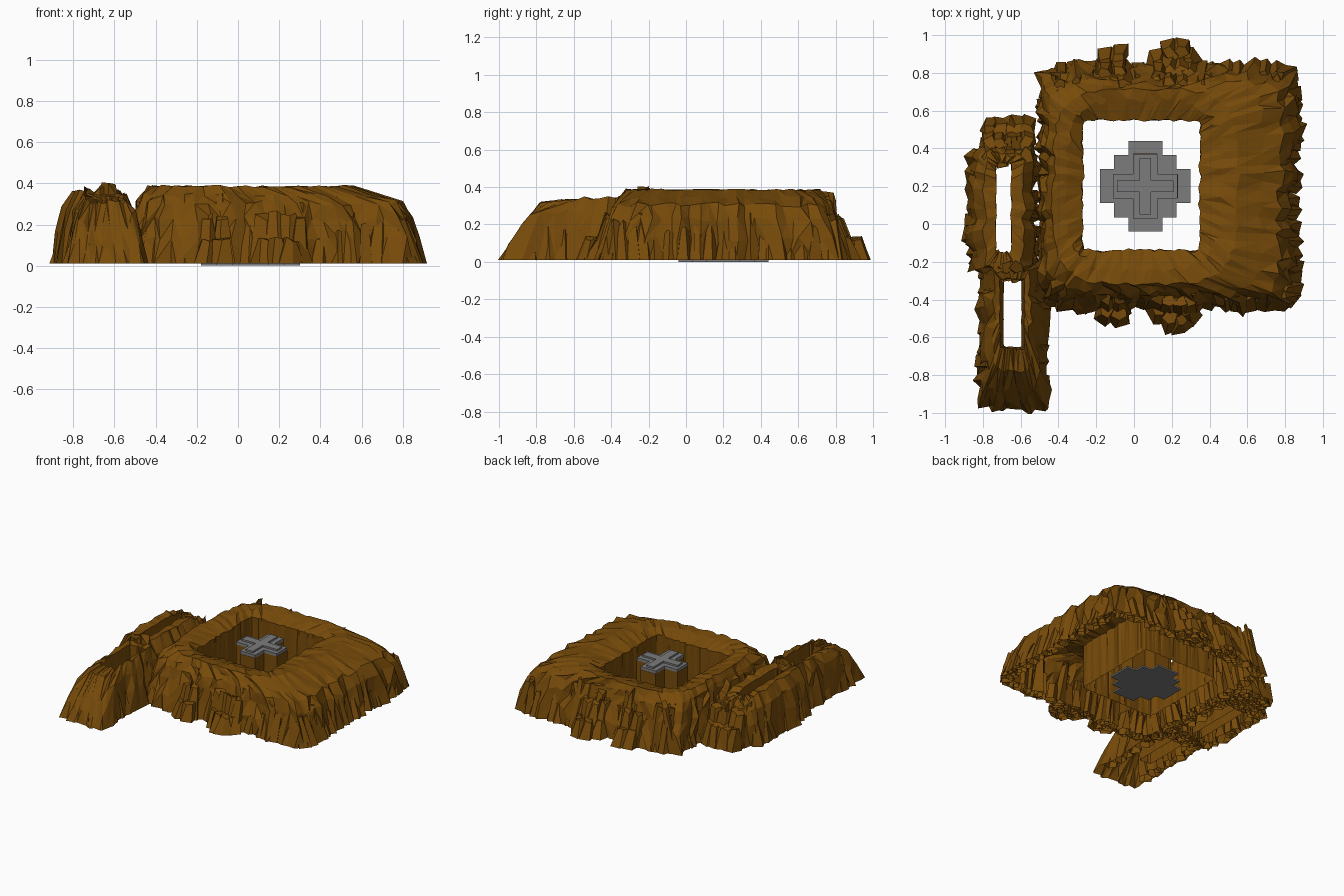
import bpy, bmesh, math, random
from mathutils import Matrix, Vector

cube = bpy.data.objects.get("Cube")
if cube:
    bpy.data.objects.remove(cube, do_unlink=True)
rng = random.Random(7)


def material(name, color):
    m = bpy.data.materials.new(name)
    m.use_nodes = True
    m.diffuse_color = color
    m.node_tree.nodes["Principled BSDF"].inputs["Base Color"].default_value = color
    return m


ROCK = material("brown rock", (0.185, 0.07, 0.003, 1))
METAL = material("grey metal", (0.2, 0.2, 0.205, 1))


def finish(name, bm, mat):
    mesh = bpy.data.meshes.new(name)
    bm.to_mesh(mesh)
    bm.free()
    mesh.materials.append(mat)
    obj = bpy.data.objects.new(name, mesh)
    bpy.context.collection.objects.link(obj)
    return obj


def square_point(t):
    """Point on the outline of a square of half size 1, t from 0 to 4."""
    side, f = int(t) % 4, (t % 1) * 2 - 1
    return Matrix.Rotation(side * math.pi / 2, 2) @ Vector((1, f))


def middle(rect):
    return Vector(((rect[0] + rect[1]) / 2, (rect[2] + rect[3]) / 2))


def ring_point(rect, power, t):
    """Point on a rounded rectangle (higher power means sharper corners)."""
    p = square_point(t)
    p /= (abs(p.x) ** power + abs(p.y) ** power) ** (1 / power)
    half = Vector((rect[1] - rect[0], rect[3] - rect[2])) / 2
    return middle(rect) + Vector((p.x * half.x, p.y * half.y))


def rock_shell(name, rings, count, cap=lambda y: 1):
    """Loft rings of (rect, power, z, roughness) into a craggy open shell."""
    bm = bmesh.new()
    crag = [rng.uniform(-1, 1) for _ in range(count)]
    loops = []
    for rect, power, z, rough in rings:
        loop = []
        for i in range(count):
            p = ring_point(rect, power, 4 * i / count)
            out = (p - middle(rect)).normalized()
            p += out * rough * (crag[i] * 0.7 + rng.uniform(-0.4, 0.4))
            p += Vector((-out.y, out.x)) * rough * rng.uniform(-0.4, 0.4)
            h = z if z < 0.02 else z + rough * rng.uniform(-0.5, 0.3)
            h = min(h, cap(p.y) + rng.uniform(-0.02, 0.01))
            loop.append(bm.verts.new((p.x, p.y, max(0.01, h))))
        loops.append(loop)
    for a, b in zip(loops, loops[1:]):
        for i in range(count):
            j = (i + 1) % count
            if rng.random() < 0.5:
                bm.faces.new((a[i], a[j], b[j]))
                bm.faces.new((a[i], b[j], b[i]))
            else:
                bm.faces.new((a[i], a[j], b[i]))
                bm.faces.new((a[j], b[j], b[i]))
    return finish(name, bm, ROCK)


def add_crag(bm, spot, radius, height, lean, taper):
    """A tapered rock column, open at the ground, leaning by an offset at its top."""
    place = Matrix.Translation((spot.x, spot.y, 0.01 + height / 2))
    place = place @ Matrix.Rotation(rng.uniform(0, 6), 4, 'Z')
    made = bmesh.ops.create_cone(bm, cap_ends=True, segments=5, radius1=radius,
                                 radius2=radius * taper, depth=height, matrix=place)
    verts = made["verts"]
    base = {f for v in verts for f in v.link_faces if all(w.co.z < 0.02 for w in f.verts)}
    for v in verts:
        v.co.x += rng.uniform(-0.2, 0.2) * radius
        v.co.y += rng.uniform(-0.2, 0.2) * radius
        if v.co.z > 0.02:
            v.co.xy += lean
            v.co.z -= rng.uniform(0, 0.2) * height
    bmesh.ops.delete(bm, geom=list(base), context='FACES_ONLY')


def crag_belt(name, rect, count, low, top_limit, slope):
    """Crags around a rectangle, leaning inwards; top_limit gives the tallest at a spot."""
    bm = bmesh.new()
    for i in range(count):
        t = 4 * (i + rng.uniform(-0.3, 0.3)) / count % 4
        spot = ring_point(rect, 14, t)
        high = top_limit(spot)
        if high > low:
            height = rng.uniform(low, high)
            inward = -(Matrix.Rotation(int(t) % 4 * math.pi / 2, 2) @ Vector((1, 0)))
            add_crag(bm, spot, rng.uniform(0.04, 0.06), height, inward * height * slope, 0.55)
    return finish(name, bm, ROCK)


# Main mesa: cliff, lower shelf on the left side, rounded top and square open pit
PIT = (-0.27, 0.35, -0.14, 0.55)
rock_shell("mesa", [
    ((-0.50, 0.87, -0.45, 0.85), 16, 0.01, 0.05),
    ((-0.49, 0.855, -0.425, 0.825), 14, 0.13, 0.045),
    ((-0.48, 0.83, -0.395, 0.79), 12, 0.23, 0.04),
    ((-0.47, 0.78, -0.37, 0.76), 11, 0.31, 0.035),
    ((-0.455, 0.68, -0.345, 0.74), 8, 0.345, 0.025),
    ((-0.43, 0.55, -0.32, 0.715), 4, 0.387, 0.015),
    ((-0.36, 0.47, -0.25, 0.66), 3.5, 0.38, 0.02),
    (PIT, 40, 0.345, 0.012),
    (PIT, 40, 0.01, 0.006)], 92)
crag_belt("mesa_crags", (-0.47, 0.845, -0.42, 0.82), 72, 0.14,
          lambda p: 0.28 if p.x > 0.6 else 0.37, 0.22)

# Rock spurs at the front and back of the mesa
bm = bmesh.new()
for x, reach in ((-0.15, 0.05), (-0.08, 0.07), (0.13, 0.04), (0.19, 0.09), (0.25, 0.1), (0.29, 0.05)):
    for edge, way in ((-0.43, -1), (0.83, 1)):
        for far, height in ((1, 0.13), (0.3, 0.26)):
            add_crag(bm, Vector((x, edge + way * reach * far)), 0.065, height,
                     Vector((0, -way * height * 0.2)), 0.55)
finish("mesa_spurs", bm, ROCK)


# Side ridge: two narrow walled trenches, the front one running down to the ground
def front_slope(y):
    if y < -0.8:
        return 0.01 + (y + 1) * 1.5
    return 0.31 + (y + 0.8) * 0.12


def back_slope(y):
    return 0.385 if y < 0.1 else 0.385 - (y - 0.1) * 0.2


BACK_SLOT = (-0.73, -0.65, -0.15, 0.32)
rock_shell("back_ridge", [
    ((-0.88, -0.52, -0.25, 0.40), 14, 0.01, 0.035),
    ((-0.865, -0.525, -0.25, 0.40), 12, 0.17, 0.03),
    ((-0.84, -0.53, -0.25, 0.39), 10, 0.28, 0.025),
    ((-0.79, -0.58, -0.23, 0.37), 8, 0.365, 0.025),
    (BACK_SLOT, 30, 0.35, 0.008),
    (BACK_SLOT, 30, 0.01, 0.004)], 48, back_slope)

# Narrower stepped end behind the back trench, and the rocks between the trenches
bm = bmesh.new()
for x in (-0.76, -0.71, -0.66, -0.61, -0.57):
    for y, height in ((0.41, 0.33), (0.47, 0.28), (0.52, 0.17)):
        add_crag(bm, Vector((x, y)), 0.06, height, Vector((0, -0.15 * height)), 0.65)
finish("ridge_back_end", bm, ROCK)
bm = bmesh.new()
for x in (-0.72, -0.67, -0.62):
    add_crag(bm, Vector((x, -0.23)), 0.05, 0.4, Vector((0, 0)), 0.7)
finish("ridge_bridge", bm, ROCK)

FRONT_SLOT = (-0.69, -0.595, -0.65, -0.30)
rock_shell("front_ridge", [
    ((-0.82, -0.45, -0.99, -0.20), 20, 0.01, 0.03),
    ((-0.80, -0.48, -0.95, -0.21), 12, 0.16, 0.035),
    ((-0.78, -0.51, -0.88, -0.22), 10, 0.27, 0.03),
    ((-0.74, -0.55, -0.78, -0.24), 8, 0.35, 0.02),
    ((-0.71, -0.58, -0.66, -0.29), 30, 0.335, 0.008),
    (FRONT_SLOT, 30, 0.01, 0.004)], 48, front_slope)

crag_belt("back_ridge_crags", (-0.85, -0.54, -0.2, 0.36), 26, 0.12, lambda p: 0.3, 0.12)
crag_belt("front_ridge_crags", (-0.79, -0.49, -0.95, -0.25), 28, 0.1,
          lambda p: front_slope(p.y) - 0.05, 0.15)


# Stepped metal pad with a cross-shaped pillar at the middle of the pit
def cross_prism(name, quarter, z0, z1, mat):
    """Extrude an outline given as a quarter that repeats four times."""
    bm = bmesh.new()
    outline = []
    for k in range(4):
        turn = Matrix.Rotation(k * math.pi / 2, 2)
        outline += [turn @ Vector(p) for p in quarter]
    base = bm.faces.new([bm.verts.new((0.06 + p.x, 0.2 + p.y, z0)) for p in outline])
    top = bmesh.ops.extrude_face_region(bm, geom=[base])["geom"]
    for v in (g for g in top if isinstance(g, bmesh.types.BMVert)):
        v.co.z = z1
    bmesh.ops.recalc_face_normals(bm, faces=bm.faces)
    return finish(name, bm, mat)


def plus(length, half):
    return [(length, -half), (length, half), (half, half)]


cross_prism("stepped_pad", [(0.24, -0.09), (0.24, 0.09), (0.165, 0.09), (0.165, 0.165), (0.09, 0.165)],
            0, 0.012, METAL)
cross_prism("pillar", plus(0.172, 0.062), 0.012, 0.33, ROCK)
cross_prism("pillar_cap", plus(0.17, 0.064), 0.33, 0.352, METAL)
cross_prism("cap_rib", plus(0.15, 0.03), 0.352, 0.365, METAL)
